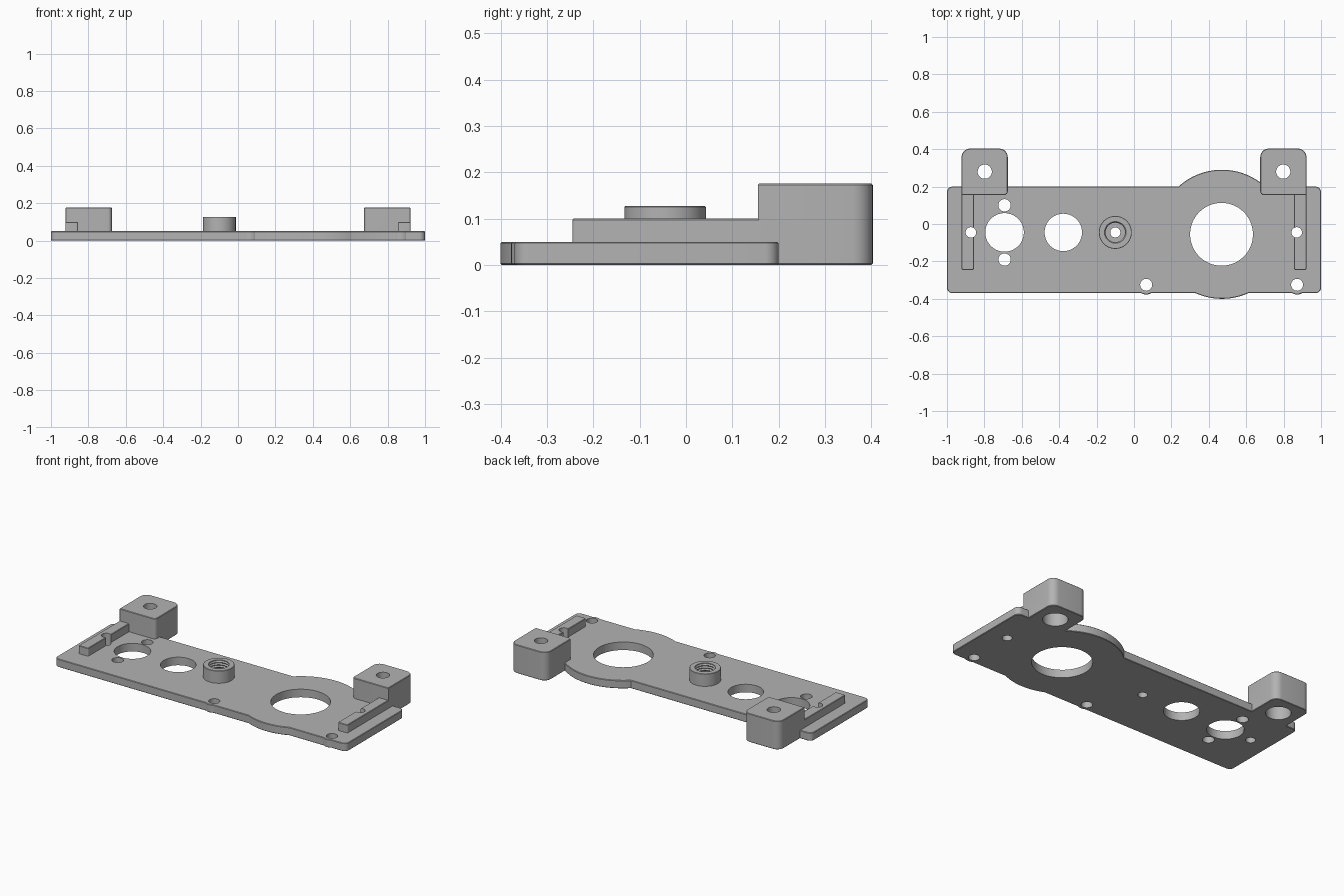
import bpy, bmesh, math

cube = bpy.data.objects.get("Cube")
if cube:
    bpy.data.objects.remove(cube, do_unlink=True)

grey = bpy.data.materials.new("plain grey")
grey.use_nodes = True
colour = (0.45, 0.45, 0.45, 1)
grey.diffuse_color = colour
grey.node_tree.nodes["Principled BSDF"].inputs["Base Color"].default_value = colour


def make_object(name, bm):
    bmesh.ops.recalc_face_normals(bm, faces=bm.faces[:])
    mesh = bpy.data.meshes.new(name)
    bm.to_mesh(mesh)
    bm.free()
    mesh.materials.append(grey)
    ob = bpy.data.objects.new(name, mesh)
    bpy.context.collection.objects.link(ob)
    return ob


def prism(name, outline, z0, z1, rim=0.003):
    """Extrude a flat outline upwards and ease its top and bottom rims."""
    bm = bmesh.new()
    base = bm.faces.new([bm.verts.new((x, y, z0)) for x, y in outline])
    top = bmesh.ops.extrude_face_region(bm, geom=[base])["geom"]
    for v in top:
        if isinstance(v, bmesh.types.BMVert):
            v.co.z = z1
    if rim:
        rims = [e for e in bm.edges if abs(e.verts[0].co.z - e.verts[1].co.z) < 1e-6]
        bmesh.ops.bevel(bm, geom=rims, offset=rim, segments=1, affect="EDGES")
    return make_object(name, bm)


def rounded_box(name, x0, x1, y0, y1, z0, z1, radii, rim=0.003):
    """Radii run from the back +x corner, anticlockwise."""
    corners = ((x1, y1, -1, -1), (x0, y1, 1, -1), (x0, y0, 1, 1), (x1, y0, -1, 1))
    points = []
    for i, (x, y, sx, sy) in enumerate(corners):
        r = radii[i]
        for k in range(9):
            a = math.pi / 2 * (i + k / 8)
            points.append((x + sx * r + r * math.cos(a), y + sy * r + r * math.sin(a)))
    return prism(name, points, z0, z1, rim)


def disc(name, x, y, r, z0, z1, rim=0.0):
    n = 64 if r > 0.05 else 40
    if r > 0.3:
        n = 128
    turn = [2 * math.pi * k / n for k in range(n)]
    return prism(name, [(x + r * math.cos(a), y + r * math.sin(a)) for a in turn], z0, z1, rim)


def lathe(name, x, y, profile, n=48):
    """Closed solid of revolution from (radius, height) pairs."""
    bm = bmesh.new()
    rings = [[bm.verts.new((x + r * math.cos(2 * math.pi * k / n),
                            y + r * math.sin(2 * math.pi * k / n), z)) for k in range(n)]
             for r, z in profile]
    for a, b in zip(rings, rings[1:]):
        for k in range(n):
            bm.faces.new((a[k], a[(k + 1) % n], b[(k + 1) % n], b[k]))
    bm.faces.new(rings[0])
    bm.faces.new(rings[-1])
    return make_object(name, bm)


def boolean(target, tools, operation):
    bpy.context.view_layer.objects.active = target
    for tool in tools:
        mod = target.modifiers.new("cut", "BOOLEAN")
        mod.operation = operation
        mod.solver = "EXACT"
        mod.object = tool
        bpy.ops.object.modifier_apply(modifier=mod.name)
        bpy.data.objects.remove(tool, do_unlink=True)


THICK = 0.05
MID = -0.045

# Base plate with the large round lobe and two small screw lobes
plate = rounded_box("base_plate", -1, 1, -0.37, 0.2, 0, THICK, (0.03,) * 4)
lobes = [disc("lobe", 0.47, -0.055, 0.345, 0, THICK, 0.003)]
lobes += [disc("screw_lobe", x, -0.325, 0.052, 0, THICK, 0.003) for x in (0.065, 0.872)]
boolean(plate, lobes, "UNION")

# Corner mounting blocks and the low rails running forward from them
for side, s in (("right", -1), ("left", 1)):
    x0, x1 = sorted((s * 0.675, s * 0.922))
    front = (0.005, 0.02) if s < 0 else (0.02, 0.005)
    block = rounded_box("mounting_block", x0, x1, 0.155, 0.403, 0, 0.176, (0.045, 0.045) + front)
    x0, x1 = sorted((s * 0.856, s * 0.922))
    rail = rounded_box("rail", x0, x1, -0.245, 0.17, 0.03, 0.1, (0.008,) * 4)
    boolean(plate, [block, rail], "UNION")

# Raised threaded boss
boss = disc("threaded_boss", -0.1, MID, 0.088, 0.03, 0.127, 0.002)
boolean(plate, [boss], "UNION")

# Through holes: x, y, radius
holes = [(-0.692, MID, 0.103), (-0.378, MID, 0.1), (0.468, -0.055, 0.168),
         (-0.692, 0.1, 0.033), (-0.692, -0.19, 0.033),
         (0.065, -0.325, 0.032), (0.872, -0.325, 0.032),
         (-0.872, MID, 0.028), (0.87, MID, 0.028), (-0.1, MID, 0.027)]
cutters = [disc("hole", x, y, r, -0.1, 0.3) for x, y, r in holes]

# Block holes, stepped wider underneath
for s in (-1, 1):
    cutters.append(lathe("stepped_hole", s * 0.798, 0.28,
                         [(0.07, -0.1), (0.07, 0.11), (0.038, 0.11), (0.038, 0.3)]))

# Ribbed bore of the boss
ribs = [(0.058 if k % 2 else 0.052, 0.04 + 0.0075 * k) for k in range(12)]
cutters.append(lathe("threaded_bore", -0.1, MID, ribs + [(0.058, 0.2)]))
boolean(plate, cutters, "DIFFERENCE")

# Smooth the curved walls, keep crisp edges
bpy.ops.object.select_all(action="DESELECT")
plate.select_set(True)
bpy.context.view_layer.objects.active = plate
bpy.ops.object.shade_smooth_by_angle(angle=math.radians(30))
